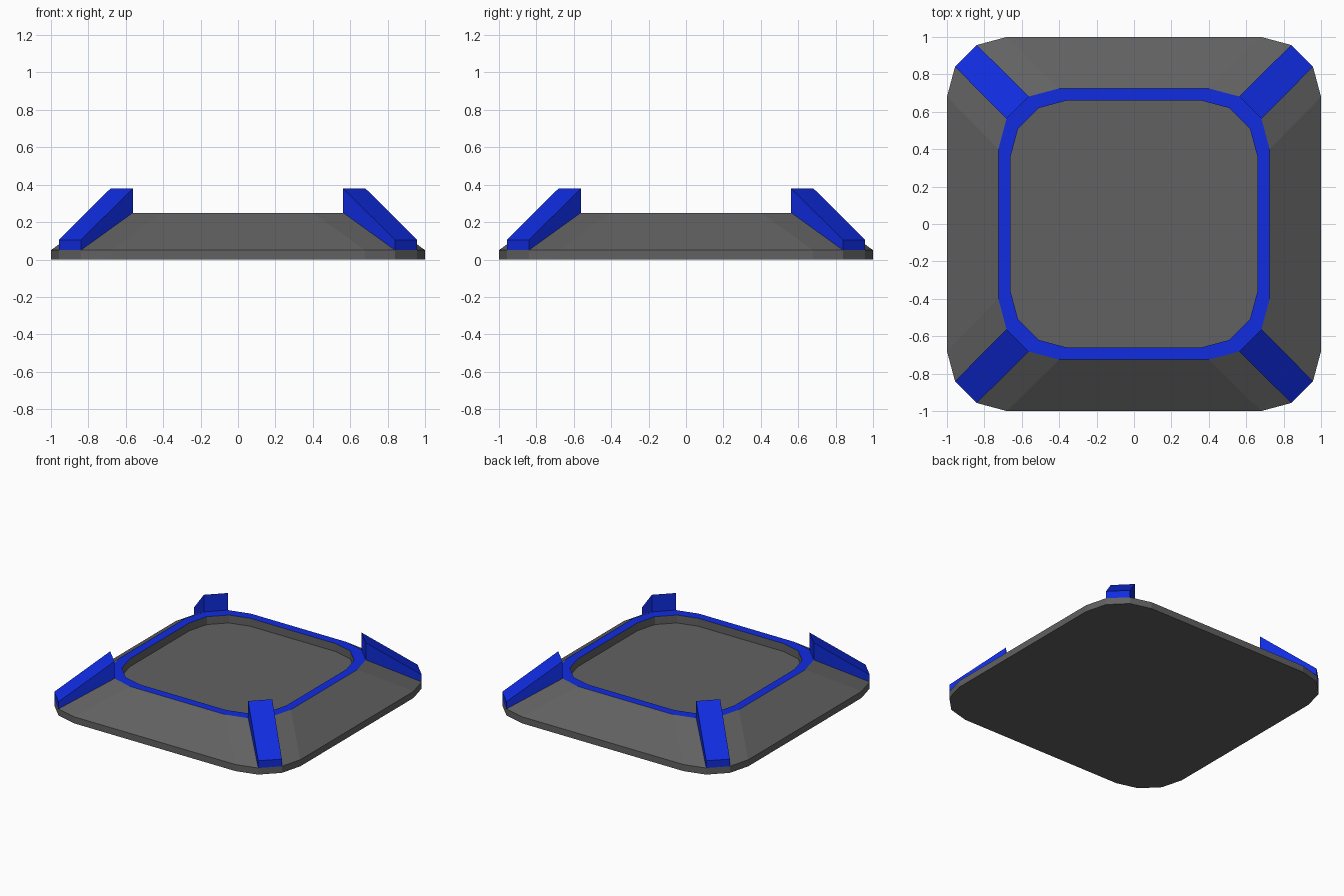
import bpy, bmesh
from math import sin, cos, radians

if "Cube" in bpy.data.objects:
    bpy.data.objects.remove(bpy.data.objects["Cube"])


def material(name, rgb):
    m = bpy.data.materials.new(name)
    m.diffuse_color = (*rgb, 1)
    m.use_nodes = True
    m.node_tree.nodes["Principled BSDF"].inputs["Base Color"].default_value = m.diffuse_color
    return m


grey = material("dark_grey", (0.12, 0.12, 0.12))
blue = material("blue", (0.005, 0.025, 0.75))


def outline(half, radius, z):
    """Rounded square, three segments per corner (16 points)."""
    c = half - radius
    pts = []
    for corner, (sx, sy) in enumerate(((1, 1), (-1, 1), (-1, -1), (1, -1))):
        for i in range(4):
            a = radians(corner * 90 + i * 30)
            pts.append((sx * c + radius * cos(a), sy * c + radius * sin(a), z))
    return pts


def build(name, faces, mat):
    """Make one mesh from polygons and weld shared corners."""
    bm = bmesh.new()
    for f in faces:
        bm.faces.new([bm.verts.new(p) for p in f])
    bmesh.ops.remove_doubles(bm, verts=bm.verts, dist=1e-4)
    me = bpy.data.meshes.new(name)
    bm.to_mesh(me)
    bm.free()
    me.materials.append(mat)
    ob = bpy.data.objects.new(name, me)
    bpy.context.collection.objects.link(ob)
    return ob


def bridge(lo, hi, skip=()):
    n = len(lo)
    return [(lo[i], lo[(i + 1) % n], hi[(i + 1) % n], hi[i])
            for i in range(n) if i not in skip]


bottom = outline(1.0, 0.32, 0)
edge = outline(1.0, 0.32, 0.05)
ring_out = outline(0.725, 0.325, 0.25)
ring_in = outline(0.66, 0.30, 0.25)
floor = outline(0.66, 0.30, 0.19)
corners = (1, 5, 9, 13)  # middle segment of each rounded corner

# Sloped base, left open under the corner ribs
build("base", [bottom[::-1]] + bridge(bottom, edge)
      + bridge(edge, ring_out, corners), grey)

# Recessed tray floor and its walls
build("tray", bridge(ring_in, floor) + [floor], grey)

# Flat trim around the tray
build("rim_trim", bridge(ring_out, ring_in), blue)

# Raised corner ribs
for n, i in enumerate(corners):
    a, b, c, d = edge[i], edge[i + 1], ring_out[i + 1], ring_out[i]
    up = lambda p, h: (p[0], p[1], p[2] + h)
    A, B, C, D = up(a, .055), up(b, .055), up(c, .13), up(d, .13)
    build(f"corner_rib_{n + 1}", [(a, b, B, A), (b, c, C, B), (c, d, D, C),
                                  (d, a, A, D), (A, B, C, D)], blue)
